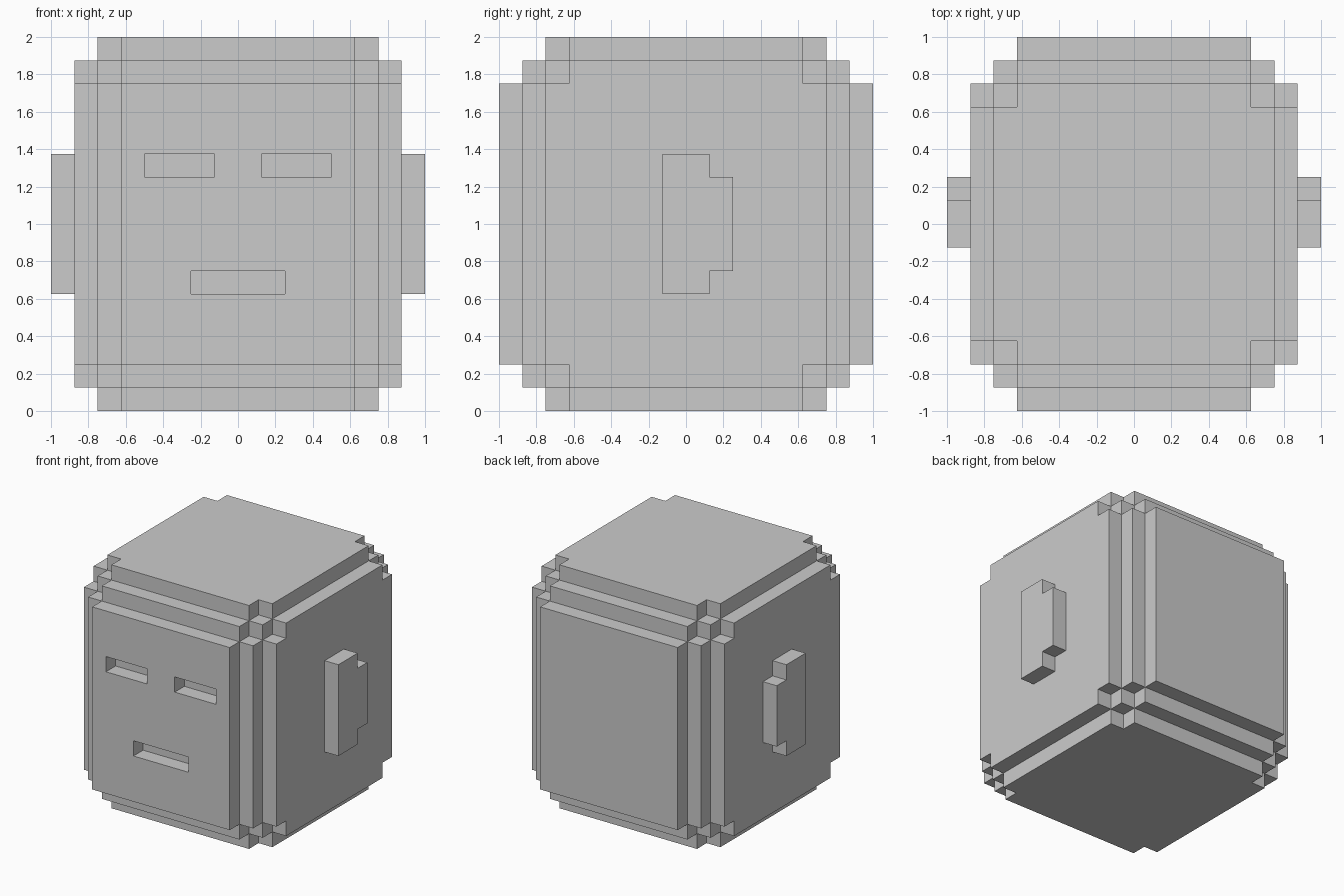
import bpy, bmesh
from mathutils import Vector

if "Cube" in bpy.data.objects:
    bpy.data.objects.remove(bpy.data.objects["Cube"])

U = 0.125   # size of one block
N = 8       # blocks from centre to edge


def add_object(name, bm):
    mesh = bpy.data.meshes.new(name)
    bm.to_mesh(mesh)
    bm.free()
    obj = bpy.data.objects.new(name, mesh)
    bpy.context.collection.objects.link(obj)
    return obj


def carved(x, y, z):
    """Eye and mouth slots, one block deep in the front face."""
    if y != -N:
        return False
    eye = z == 2 and (-4 <= x < -1 or 1 <= x < 4)
    mouth = z == -3 and -2 <= x < 2
    return eye or mouth


def solid(c):
    """Block-stepped rounded head: depth of the block below each outer plane."""
    dx, dy, dz = (N - 1 - (v if v >= 0 else -v - 1) for v in c)
    if min(dx - 1, dy, dz) < 0:
        return False
    stepped = dx + dy >= 3 and dy + dz >= 2 and dx + dz >= 2 and dx + dy + dz >= 5
    return stepped and not carved(*c)


# Head: skin of the solid blocks, merged into large flat faces
bm = bmesh.new()
for x in range(-N, N):
    for y in range(-N, N):
        for z in range(-N, N):
            if not solid((x, y, z)):
                continue
            for axis in range(3):
                for side in (0, 1):
                    n = [x, y, z]
                    n[axis] += 1 if side else -1
                    if solid(n):
                        continue
                    a, b = (axis + 1) % 3, (axis + 2) % 3
                    quad = []
                    for s, t in ((0, 0), (1, 0), (1, 1), (0, 1)):
                        p = Vector((x, y, z + N))
                        p[axis] += side
                        p[a] += s
                        p[b] += t
                        quad.append(bm.verts.new(p * U))
                    bm.faces.new(quad if side else quad[::-1])
bmesh.ops.remove_doubles(bm, verts=bm.verts, dist=0.001)
bmesh.ops.dissolve_limit(bm, angle_limit=0.02, verts=bm.verts, edges=bm.edges)
add_object("head", bm)

# Ears: stepped side profile (y, z) extruded outwards and mirrored
profile = [(-1, 5), (1, 5), (1, 6), (2, 6), (2, 10), (1, 10), (1, 11), (-1, 11)]
bm = bmesh.new()
face = bm.faces.new([bm.verts.new((7 * U, y * U, z * U)) for y, z in profile])
ext = bmesh.ops.extrude_face_region(bm, geom=[face])
verts = [v for v in ext["geom"] if isinstance(v, bmesh.types.BMVert)]
bmesh.ops.translate(bm, verts=verts, vec=(U, 0, 0))
# Leave the hidden inner side open against the head
inner = [f for f in bm.faces if all(abs(v.co.x - 7 * U) < 1e-4 for v in f.verts)]
bmesh.ops.delete(bm, geom=inner, context='FACES_ONLY')
bmesh.ops.recalc_face_normals(bm, faces=bm.faces)
ears = add_object("ears", bm)
ears.modifiers.new("mirror", 'MIRROR').use_axis = (True, False, False)
